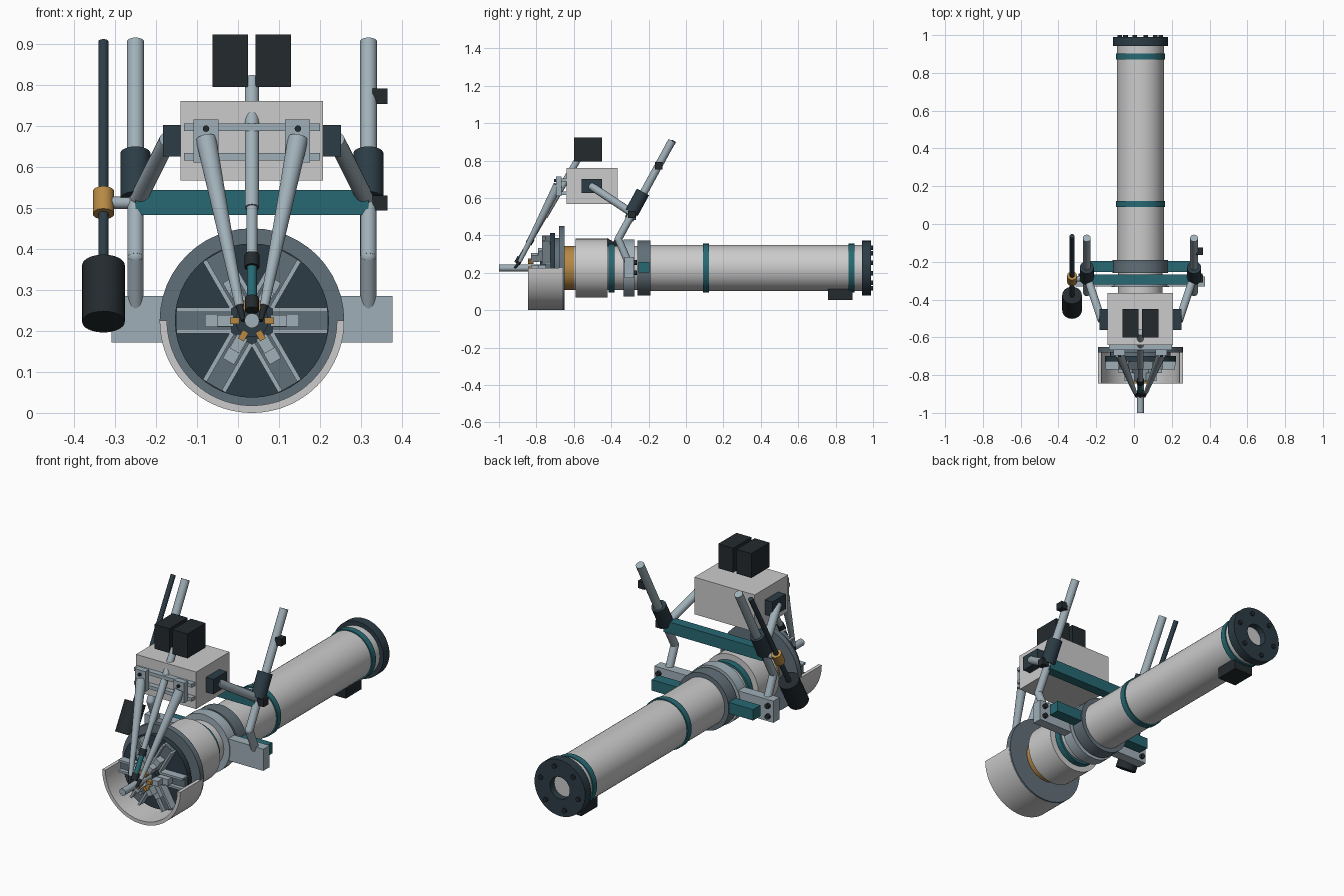
import bpy, bmesh, math
from mathutils import Vector, Matrix

if "Cube" in bpy.data.objects:
    bpy.data.objects.remove(bpy.data.objects["Cube"])

CX, CZ = 0.034, 0.225   # long axis of the instrument


def material(name, r, g, b):
    m = bpy.data.materials.new(name)
    m.diffuse_color = (r, g, b, 1)
    m.use_nodes = True
    m.node_tree.nodes["Principled BSDF"].inputs["Base Color"].default_value = m.diffuse_color
    return m


LIGHT = material("light_shell", 0.56, 0.58, 0.56)
STEEL = material("steel", 0.35, 0.43, 0.48)
SLATE = material("slate", 0.12, 0.16, 0.19)
DARK = material("dark", 0.025, 0.045, 0.06)
BLACK = material("black", 0.017, 0.023, 0.027)
TEAL = material("teal", 0.02, 0.14, 0.17)
BRONZE = material("bronze", 0.47, 0.25, 0.06)


def finish(bm, name, mat):
    bmesh.ops.recalc_face_normals(bm, faces=bm.faces)
    me = bpy.data.meshes.new(name)
    bm.to_mesh(me)
    bm.free()
    me.materials.append(mat)
    ob = bpy.data.objects.new(name, me)
    bpy.context.collection.objects.link(ob)
    bpy.ops.object.select_all(action='DESELECT')
    ob.select_set(True)
    bpy.context.view_layer.objects.active = ob
    bpy.ops.object.shade_smooth_by_angle(angle=math.radians(35))
    return ob


def box(name, x0, x1, y0, y1, z0, z1, mat):
    bm = bmesh.new()
    bmesh.ops.create_cube(bm, size=1)
    for v in bm.verts:
        v.co = Vector(((x0 + x1) / 2 + v.co.x * (x1 - x0),
                       (y0 + y1) / 2 + v.co.y * (y1 - y0),
                       (z0 + z1) / 2 + v.co.z * (z1 - z0)))
    return finish(bm, name, mat)


def rod(name, a, b, r, mat, r2=None, n=24):
    a, b = Vector(a), Vector(b)
    d = b - a
    bm = bmesh.new()
    M = Matrix.Translation((a + b) / 2) @ d.to_track_quat('Z', 'Y').to_matrix().to_4x4()
    bmesh.ops.create_cone(bm, cap_ends=True, segments=n, radius1=r,
                          radius2=r if r2 is None else r2, depth=d.length, matrix=M)
    return finish(bm, name, mat)


def ball(name, p, r, mat):
    bm = bmesh.new()
    bmesh.ops.create_uvsphere(bm, u_segments=16, v_segments=10, radius=r,
                              matrix=Matrix.Translation(p))
    return finish(bm, name, mat)


def drum(name, y0, y1, r, mat):
    return rod(name, (CX, y0, CZ), (CX, y1, CZ), r, mat, n=48)


def ring(name, y0, y1, ri, ro, mat, a0=0.0, a1=2 * math.pi, n=48):
    # rectangular section swept about the long axis, whole or partial
    bm = bmesh.new()
    full = a1 - a0 > 6.28
    rows = []
    for i in range(n if full else n + 1):
        t = a0 + (a1 - a0) * i / n
        rows.append([bm.verts.new((CX + r * math.cos(t), y, CZ + r * math.sin(t)))
                     for r, y in ((ri, y0), (ro, y0), (ro, y1), (ri, y1))])
    for i in range(n):
        p, q = rows[i], rows[(i + 1) % len(rows)]
        for k in range(4):
            bm.faces.new((p[k], p[(k + 1) % 4], q[(k + 1) % 4], q[k]))
    if not full:
        bm.faces.new(rows[0])
        bm.faces.new(rows[-1])
    return finish(bm, name, mat)


# main barrel and its bands
drum("main_barrel", -0.2, 0.955, 0.124, LIGHT)
drum("neck_barrel", -0.6, -0.19, 0.118, LIGHT)
drum("front_housing", -0.59, -0.42, 0.157, LIGHT)
drum("bronze_collar", -0.66, -0.585, 0.117, BRONZE)
drum("slate_collar", -0.26, -0.19, 0.147, SLATE)
drum("clamp_collar", -0.334, -0.275, 0.152, STEEL)
for i, y in enumerate((-0.414, 0.09, 0.87)):
    ring("teal_band_%d" % i, y, y + 0.032, 0.11, 0.13, TEAL)

# rear flange with bolts, and foot block
ring("rear_flange", 0.942, 0.99, 0.057, 0.146, DARK)
for i in range(6):
    t = i * math.pi / 3 + 0.26
    x, z = CX + 0.112 * math.cos(t), CZ + 0.112 * math.sin(t)
    rod("flange_bolt_%d" % i, (x, 0.985, z), (x, 1.0, z), 0.012, BLACK, n=12)
box("rear_foot", CX - 0.055, CX + 0.055, 0.76, 0.89, 0.055, 0.115, BLACK)

# front face plate, half guard and dark disc
drum("face_plate", -0.68, -0.65, 0.225, SLATE)
ring("half_guard", -0.845, -0.66, 0.207, 0.225, LIGHT, math.pi, 2 * math.pi)
drum("disc_backing", -0.705, -0.675, 0.16, SLATE)
drum("dark_disc", -0.728, -0.70, 0.188, DARK)
drum("disc_hub", -0.78, -0.72, 0.04, DARK)
rod("centre_spindle", (CX, -1.0, CZ), (CX, -0.74, CZ), 0.018, STEEL)

# six radial jaws, each with slide, rails, block and bronze tip
for i in range(6):
    R = (Matrix.Translation((CX, 0, CZ)) @ Matrix.Rotation(i * math.pi / 3, 4, 'Y'))
    parts = [
        ("slide", 0.05, 0.185, -0.75, -0.725, -0.025, 0.025, SLATE),
        ("rail_a", 0.05, 0.184, -0.77, -0.725, 0.021, 0.032, STEEL),
        ("rail_b", 0.05, 0.184, -0.77, -0.725, -0.032, -0.021, STEEL),
        ("jaw_low", 0.05, 0.115, -0.79, -0.745, -0.016, 0.016, STEEL),
        ("jaw_high", 0.045, 0.085, -0.83, -0.785, -0.014, 0.014, STEEL),
        ("tip", 0.03, 0.054, -0.845, -0.815, -0.008, 0.008, BRONZE)]
    for n, *dims, m in parts:
        box("jaw_%d_%s" % (i, n), *dims, m).data.transform(R)

# head box, rails and twin cameras
box("head_box", -0.14, 0.207, -0.64, -0.365, 0.567, 0.76, LIGHT)
for i, z in enumerate((0.615, 0.687)):
    box("head_rail_%d" % i, -0.132, 0.2, -0.668, -0.635, z, z + 0.018, STEEL)
for i, x in enumerate((-0.062, 0.043)):
    box("camera_%d" % i, x, x + 0.086, -0.6, -0.45, 0.795, 0.922, BLACK)


# centre arm, a sloping telescopic rod
def on_arm(z):
    return (CX, -0.64 - (0.70 - z) * 0.585, z)


for n, z0, z1, r, m in (("tube", 0.815, 0.50, 0.0175, STEEL), ("inner", 0.50, 0.37, 0.0135, STEEL),
                        ("joint", 0.385, 0.355, 0.018, BLACK), ("tool", 0.36, 0.275, 0.012, TEAL),
                        ("tip", 0.28, 0.25, 0.017, BLACK)):
    rod("centre_arm_" + n, on_arm(z0), on_arm(z1), r, m)

# paired parts, mirrored about the long axis
for side, s in (("left", -1), ("right", 1)):
    X = lambda d: CX + s * d

    def pbox(name, d0, d1, *rest):
        return box(side + "_" + name, min(X(d0), X(d1)), max(X(d0), X(d1)), *rest)

    # tapered manipulator and its carriage
    pbox("carriage", 0.081, 0.142, -0.695, -0.665, 0.61, 0.715, STEEL)
    rod(side + "_carriage_pin", (X(0.112), -0.705, 0.693), (X(0.112), -0.69, 0.693), 0.008, BLACK, n=12)
    rod(side + "_manipulator", (X(0.112), -0.685, 0.668), (X(0.03), -0.89, 0.26), 0.025, STEEL, 0.011)
    rod(side + "_manipulator_tip", (X(0.03), -0.89, 0.26), (X(0.021), -0.915, 0.225), 0.009, BLACK, 0.006)
    # shoulder, brace, post and leg
    pbox("shoulder", 0.17, 0.217, -0.56, -0.45, 0.625, 0.702, DARK)
    rod(side + "_brace", (X(0.205), -0.51, 0.665), (X(0.278), -0.29, 0.52), 0.021, STEEL)
    rod(side + "_post", (X(0.284), -0.075, 0.905), (X(0.284), -0.29, 0.51), 0.021, STEEL)
    rod(side + "_post_sleeve", (X(0.284), -0.23, 0.632), (X(0.284), -0.29, 0.522), 0.037, DARK)
    rod(side + "_upper_leg", (X(0.284), -0.285, 0.52), (X(0.284), -0.362, 0.38), 0.02, STEEL)
    ball(side + "_knee", (X(0.284), -0.362, 0.38), 0.02, STEEL)
    rod(side + "_lower_leg", (X(0.284), -0.362, 0.38), (X(0.284), -0.30, 0.235), 0.02, STEEL)
    for i, z in enumerate((0.2, 0.255)):
        rod("%s_plate_bolt_%d" % (side, i), (X(0.315), -0.28, z), (X(0.315), -0.263, z), 0.013, BLACK, n=12)

# cross members
box("mounting_plate", CX - 0.343, CX + 0.343, -0.33, -0.278, 0.172, 0.285, STEEL)
box("lower_crossbar", CX - 0.284, CX + 0.3, -0.255, -0.195, 0.2, 0.257, TEAL)
box("upper_crossbar", CX - 0.284, CX + 0.284, -0.32, -0.268, 0.482, 0.543, TEAL)
box("post_switch", 0.328, 0.365, -0.165, -0.125, 0.753, 0.791, BLACK)
box("crossbar_switch", 0.328, 0.365, -0.31, -0.27, 0.493, 0.53, BLACK)


# counterweight on the left
def on_rod(z):
    return (-0.328, -0.29 + (z - 0.512) * 0.575, z)


rod("weight_rod", on_rod(0.905), on_rod(0.33), 0.0125, DARK)
rod("weight_clamp", on_rod(0.54), on_rod(0.485), 0.026, BRONZE)
rod("counterweight", on_rod(0.36), on_rod(0.222), 0.052, BLACK, n=32)
rod("clamp_link", (-0.32, -0.29, 0.512), (-0.25, -0.29, 0.512), 0.015, STEEL)
